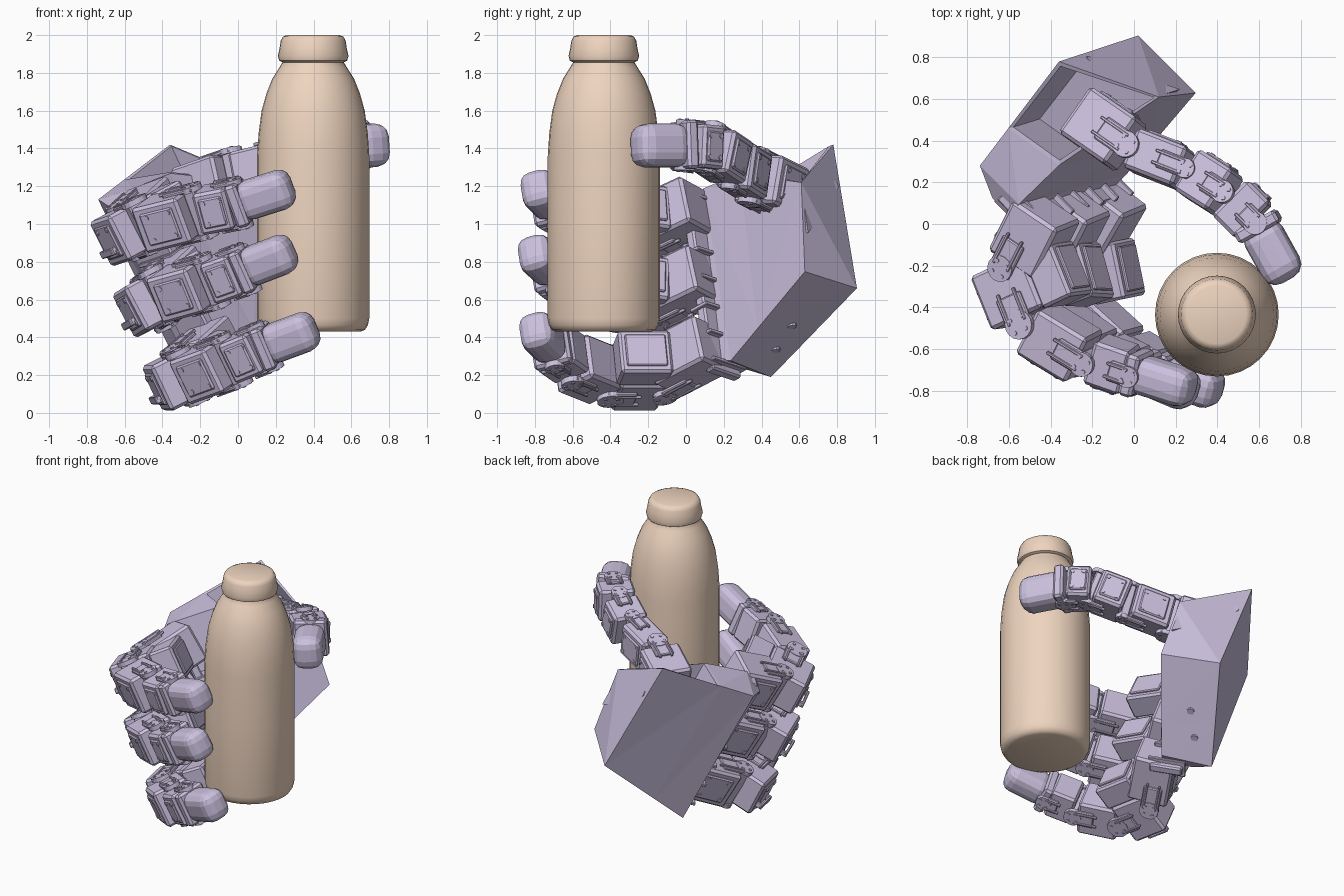
import bpy, bmesh, math
from mathutils import Vector as V, Matrix

if "Cube" in bpy.data.objects:
    bpy.data.objects.remove(bpy.data.objects["Cube"])


def material(name, rgb):
    m = bpy.data.materials.new(name)
    m.diffuse_color = (*rgb, 1)
    m.use_nodes = True
    m.node_tree.nodes["Principled BSDF"].inputs["Base Color"].default_value = m.diffuse_color
    return m


SHELL = material("lilac", (0.60, 0.53, 0.73))
CREAM = material("cream", (0.86, 0.66, 0.52))


def make(name, bm, mat, smooth=False):
    bmesh.ops.recalc_face_normals(bm, faces=bm.faces[:])
    me = bpy.data.meshes.new(name)
    bm.to_mesh(me)
    bm.free()
    ob = bpy.data.objects.new(name, me)
    bpy.context.collection.objects.link(ob)
    me.materials.append(mat)
    if smooth:
        bpy.context.view_layer.objects.active = ob
        ob.select_set(True)
        bpy.ops.object.shade_smooth_by_angle(angle=math.radians(40))
        ob.select_set(False)
    return ob


def frame(origin, d, side):
    """Local x along the finger, y outward, z along the joint axis."""
    x = V(d).normalized()
    z = (V(side) - x * x.dot(V(side))).normalized()
    y = z.cross(x)
    m = Matrix((x, y, z)).transposed().to_4x4()
    m.translation = V(origin)
    return m


def add_box(bm, m, loc, dims, bevel=0.012, seg=1):
    r = bmesh.ops.create_cube(bm, size=1)
    vs = r["verts"]
    bmesh.ops.transform(bm, matrix=Matrix.Diagonal((*dims, 1)), verts=vs)
    bmesh.ops.translate(bm, vec=loc, verts=vs)
    bmesh.ops.transform(bm, matrix=m, verts=vs)
    if bevel:
        edges = list({e for v in vs for e in v.link_edges})
        bmesh.ops.bevel(bm, geom=edges, offset=bevel, segments=seg,
                        profile=0.5, affect="EDGES")


def add_disc(bm, m, loc, r, h, n=16, rot=None):
    t = m @ Matrix.Translation(loc)
    if rot:
        t = t @ rot
    bmesh.ops.create_cone(bm, cap_ends=True, segments=n, radius1=r,
                          radius2=r, depth=h, matrix=t)


def motor(name, a, b, side, width, thick, shift=0.0):
    """Servo body with side brackets, horn discs and screws."""
    a, b = V(a), V(b)
    L = (b - a).length
    m = frame((a + b) / 2, b - a, side)
    bm = bmesh.new()
    body = width * 0.88
    add_box(bm, m, (-0.03 * L, shift, 0), (L * 0.86, thick, body), 0.016)
    # raised outer cover
    add_box(bm, m, (-0.02 * L, shift + thick * 0.5, 0), (L * 0.6, 0.025, body * 0.7), 0.008)
    for s in (-1, 1):
        z = s * width * 0.46
        # fork arm reaching over the joint
        add_box(bm, m, (L * 0.32, shift * 0.5, z), (L * 0.55, thick * 0.46, 0.022), 0.006)
        for k in (-1, 1):
            add_box(bm, m, (L * 0.22, shift * 0.5 + k * thick * 0.15, z + s * 0.01),
                    (L * 0.5, 0.014, 0.018), 0.003)
        add_disc(bm, m, (L * 0.5, shift * 0.5, z), thick * 0.24, 0.03)
        for k in range(4):
            q = math.pi / 4 + k * math.pi / 2
            add_disc(bm, m, (L * 0.5 + math.cos(q) * thick * 0.15,
                             shift * 0.5 + math.sin(q) * thick * 0.15, z + s * 0.015), 0.011, 0.012, 6)
    # cross bar of the fork and screws on the outer cover
    add_box(bm, m, (L * 0.5, shift * 0.5, 0), (L * 0.2, thick * 0.36, width * 0.9), 0.008)
    side_turn = Matrix.Rotation(math.pi / 2, 4, "X")
    for i in (-1, 1):
        for k in (-1, 1):
            add_disc(bm, m, (i * L * 0.2, shift + thick * 0.54, k * width * 0.22),
                     0.014, 0.015, 8, side_turn)
    make(name, bm, SHELL)


def fingertip(name, a, b, side, width, thick):
    """Faceted rubber pad on a square collar."""
    a, b = V(a), V(b)
    L = (b - a).length
    m = frame((a + b) / 2, b - a, side)
    bm = bmesh.new()
    add_box(bm, m, (0, 0, 0), (L, thick, width), min(thick, width) * 0.36, 3)
    make(name + "_pad", bm, SHELL)
    bm = bmesh.new()
    add_box(bm, m, (-L * 0.46, 0, 0), (L * 0.22, thick * 1.12, width * 1.12), 0.015)
    make(name + "_collar", bm, SHELL)


# Bottle: lathed body and cap
def lathe(name, profile, centre, n=32):
    bm = bmesh.new()
    vs = [bm.verts.new((r, 0, z)) for r, z in profile]
    es = [bm.edges.new(p) for p in zip(vs, vs[1:])]
    bmesh.ops.spin(bm, geom=vs + es, cent=(0, 0, 0), axis=(0, 0, 1),
                   angle=2 * math.pi, steps=n, use_duplicate=False)
    bmesh.ops.remove_doubles(bm, verts=bm.verts[:], dist=1e-4)
    ob = make(name, bm, CREAM, True)
    ob.location = centre


lathe("bottle_body", [(0, .43), (.25, .43), (.275, .44), (.29, .465), (.297, .5), (.297, 1.0),
                      (.297, 1.36), (.289, 1.48), (.273, 1.6), (.248, 1.69), (.216, 1.77),
                      (.178, 1.83), (.16, 1.86), (.16, 1.89), (0, 1.89)], (.398, -.435, 0))
lathe("bottle_cap", [(0, 1.855), (.16, 1.855), (.18, 1.865), (.187, 1.89), (.178, 1.93),
                     (.172, 1.97), (.16, 1.992), (.14, 2.0), (0, 2.0)], (.398, -.435, 0))

# Palm frame: W runs across the fingers, F towards them, N out of the palm
W = V((.42, .13, -.9)).normalized()
N = V((.69, -.69, .22)).normalized()
F = W.cross(N).normalized()

# Palm housing: cross sections from wrist to knuckles, hollow at the top
A, B, C, D = V((-.36, .78, 1.42)), V((-.74, .28, 1.13)), V((-.29, .45, .19)), V((.02, .905, .66))
wrist = [A, V((.12, .61, 1.22)), D + N * .4, D]
knuckle = [B, B + N * .27, C + N * .34 - F * .03, C]
middle = [a.lerp(b, .64) for a, b in zip(wrist, knuckle)]
middle[1] += N * -.02 - W * .08
front = [B + N * .14 + F * .09 + W * .04, knuckle[1] + F * .09 + W * .04,
         knuckle[2] + F * .09 - W * .04, C + N * .14 + F * .06 - W * .04]
bm = bmesh.new()
rings = [[bm.verts.new(p) for p in ring] for ring in (wrist, middle, knuckle, front)]
for r0, r1 in zip(rings, rings[1:]):
    for i in range(4):
        j = (i + 1) % 4
        bm.faces.new((r0[i], r0[j], r1[j], r1[i]))
bm.faces.new(rings[0])
bm.faces.new(rings[-1][::-1])
bm.normal_update()
pit = next(f for f in bm.faces if all(v in f.verts for v in (rings[0][0], rings[0][1], rings[1][0])))
bmesh.ops.triangulate(bm, faces=[f for f in bm.faces if f is not pit])
bmesh.ops.recalc_face_normals(bm, faces=bm.faces[:])
bmesh.ops.inset_region(bm, faces=[pit], thickness=.025)
hole = bmesh.ops.extrude_face_region(bm, geom=[pit])
bmesh.ops.translate(bm, vec=W * .3, verts=[g for g in hole["geom"] if isinstance(g, bmesh.types.BMVert)])
if pit.is_valid:
    bmesh.ops.delete(bm, geom=[pit], context="FACES")
make("palm_housing", bm, SHELL)

# Knuckle rail with ribs in front of the palm
rail0, rail1 = V((-.57, .06, 1.16)), V((-.10, .2, .2))
bm = bmesh.new()
m = frame((rail0 + rail1) / 2, rail1 - rail0, N)
add_box(bm, m, (0, 0, 0), ((rail1 - rail0).length, .06, .22), .01)
for i in range(7):
    add_box(bm, m, ((i / 6 - .5) * .98, 0, .0), (.022, .12, .25), .004)
make("knuckle_rail", bm, SHELL)

# Screw bosses on the wrist end and on the lower edge of the palm
bm = bmesh.new()
for p, axis in ((A.lerp(D, .3) + N * .05, -F), (A.lerp(D, .8) + N * .15, -F),
                (C.lerp(D, .25) + N * .13, W), (C.lerp(D, .5) + N * .17, W)):
    add_disc(bm, frame(p, N, axis), (0, 0, 0), .025, .02, 10)
make("palm_screws", bm, SHELL)

# Three fingers: palm mount, knuckle, middle joint, end joint, pad start, pad end
fingers = {
    "upper_finger": [(-.46, .11, 1.09), (-.60, -.17, .96), (-.48, -.47, 1.00),
                     (-.20, -.64, 1.07), (0, -.71, 1.11), (.285, -.80, 1.20)],
    "middle_finger": [(-.31, .15, .73), (-.47, -.16, .58), (-.39, -.45, .63),
                      (-.14, -.63, .70), (.03, -.71, .76), (.29, -.82, .86)],
    "lower_finger": [(-.13, .19, .36), (-.31, -.12, .20), (-.25, -.41, .20),
                     (-.03, -.61, .28), (.14, -.71, .35), (.41, -.81, .45)],
}
for name, p in fingers.items():
    motor(name + "_base", p[0], p[1], W, .31, .27, -.06)
    motor(name + "_knuckle", p[1], p[2], W, .30, .30, .02)
    motor(name + "_middle", p[2], p[3], W, .29, .25, .02)
    motor(name + "_end", p[3], p[4], W, .26, .22)
    fingertip(name + "_tip", p[4], p[5], W, .21, .185)
    # inner motor case between base and middle, with its cover
    bm = bmesh.new()
    m = frame(V(p[1]).lerp(V(p[2]), .5), V(p[2]) - V(p[1]), W)
    add_box(bm, m, (0, -.21, 0), (.28, .17, .25), .014)
    add_box(bm, m, (0, -.30, 0), (.22, .02, .18), .006)
    # outer cable loop behind the knuckle
    for s in (-1, 1):
        add_box(bm, m, (-.02 + s * .07, .18, .05), (.02, .05, .04), .005)
    add_box(bm, m, (-.02, .205, .05), (.16, .018, .04), .005)
    make(name + "_fork", bm, SHELL)

# Thumb reaching round the far side of the bottle
T = V((-.15, .12, .98))
t = [(-.27, .54, 1.16), (-.01, .36, 1.25), (.27, .25, 1.32), (.46, .13, 1.40), (.59, .0, 1.415), (.74, -.27, 1.415)]
motor("thumb_base", t[0], t[1], T, .30, .27)
motor("thumb_lower", t[1], t[2], T, .28, .20)
motor("thumb_middle", t[2], t[3], T, .27, .23)
motor("thumb_end", t[3], t[4], T, .26, .24)
fingertip("thumb_tip", t[4], t[5], T, .23, .20)
